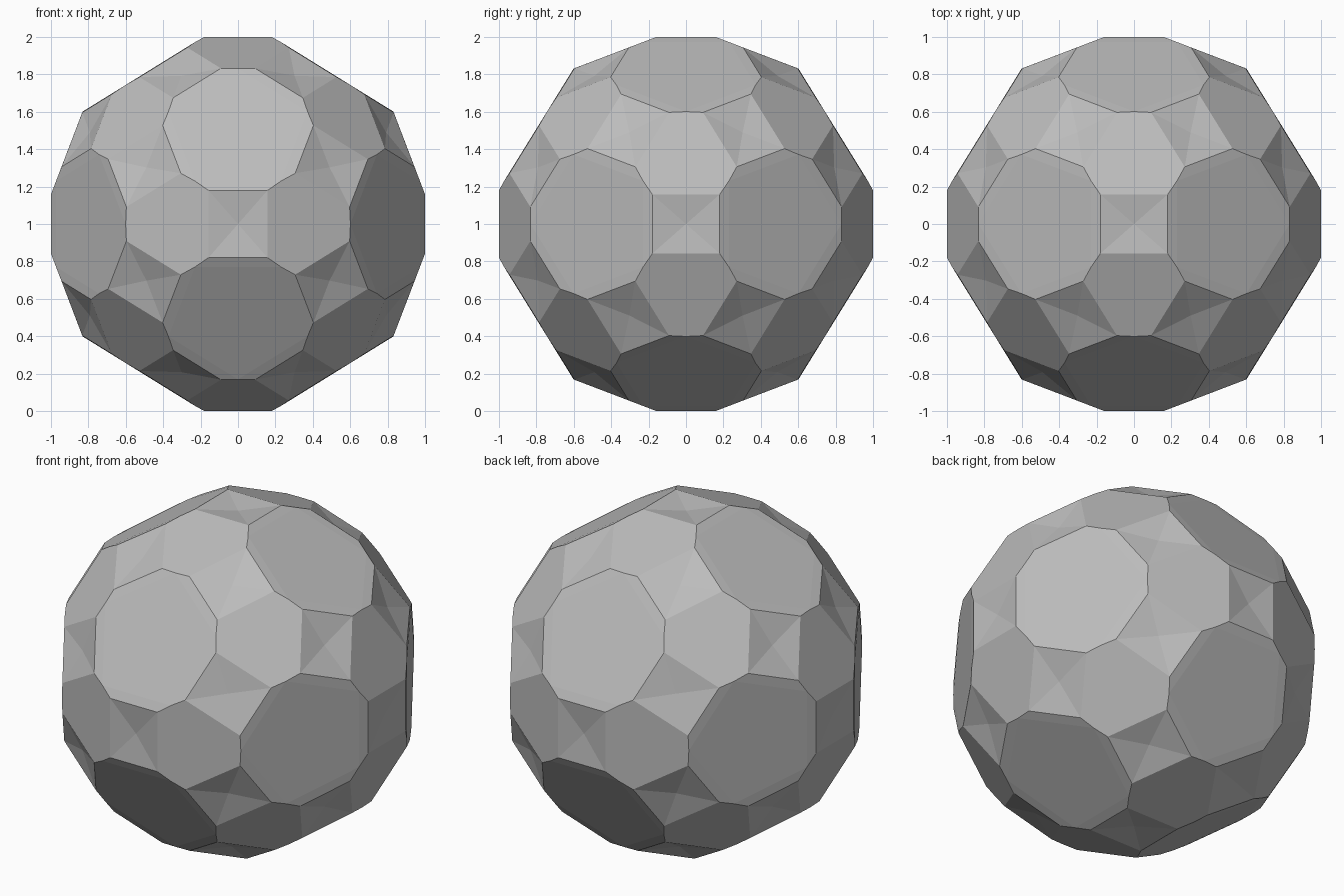
import bpy, bmesh, math
from mathutils import Matrix, Vector

if "Cube" in bpy.data.objects:
    bpy.data.objects.remove(bpy.data.objects["Cube"])

# Five-fold axis of the symmetry group
AXIS = Vector((0.5257, 0, 0.8507))


def orbit(seed):
    """All copies of a point under full icosahedral symmetry."""
    found = []
    for k in range(5):
        turn = Matrix.Rotation(math.radians(72 * k), 3, AXIS)
        for c in range(3):
            p = [seed[c], seed[(c + 1) % 3], seed[(c + 2) % 3]]
            for s in range(8):
                q = turn @ Vector([p[i] * (-1 if s >> i & 1 else 1) for i in range(3)])
                if all((q - o).length > 0.004 for o in found):
                    found.append(q)
    return found


# Shell: pentagon and triangle corners, bridge corners, and bridge centres
bm = bmesh.new()
corners = orbit((0.831, 0, 0.601)) + orbit((0.18, 0.158, 1.0))
for p in corners:
    bm.verts.new(p)
centres = [bm.verts.new(p) for p in orbit((0, 0, 1.004))]
bmesh.ops.convex_hull(bm, input=bm.verts[:])

# Sink the centre of every bridge into a shallow four-sided dent
for v in centres:
    v.co = v.co.normalized() * 0.979

# Merge flat regions into single faces
bmesh.ops.dissolve_limit(bm, angle_limit=math.radians(0.5), verts=bm.verts[:], edges=bm.edges[:])
bmesh.ops.recalc_face_normals(bm, faces=bm.faces[:])
bmesh.ops.translate(bm, vec=(0, 0, 1), verts=bm.verts[:])

mesh = bpy.data.meshes.new("faceted_ball")
bm.to_mesh(mesh)
bm.free()

grey = bpy.data.materials.new("plain grey")
grey.diffuse_color = (0.5, 0.5, 0.5, 1)
grey.use_nodes = True
grey.node_tree.nodes["Principled BSDF"].inputs["Base Color"].default_value = grey.diffuse_color
mesh.materials.append(grey)
ball = bpy.data.objects.new("faceted_ball", mesh)
bpy.context.collection.objects.link(ball)
